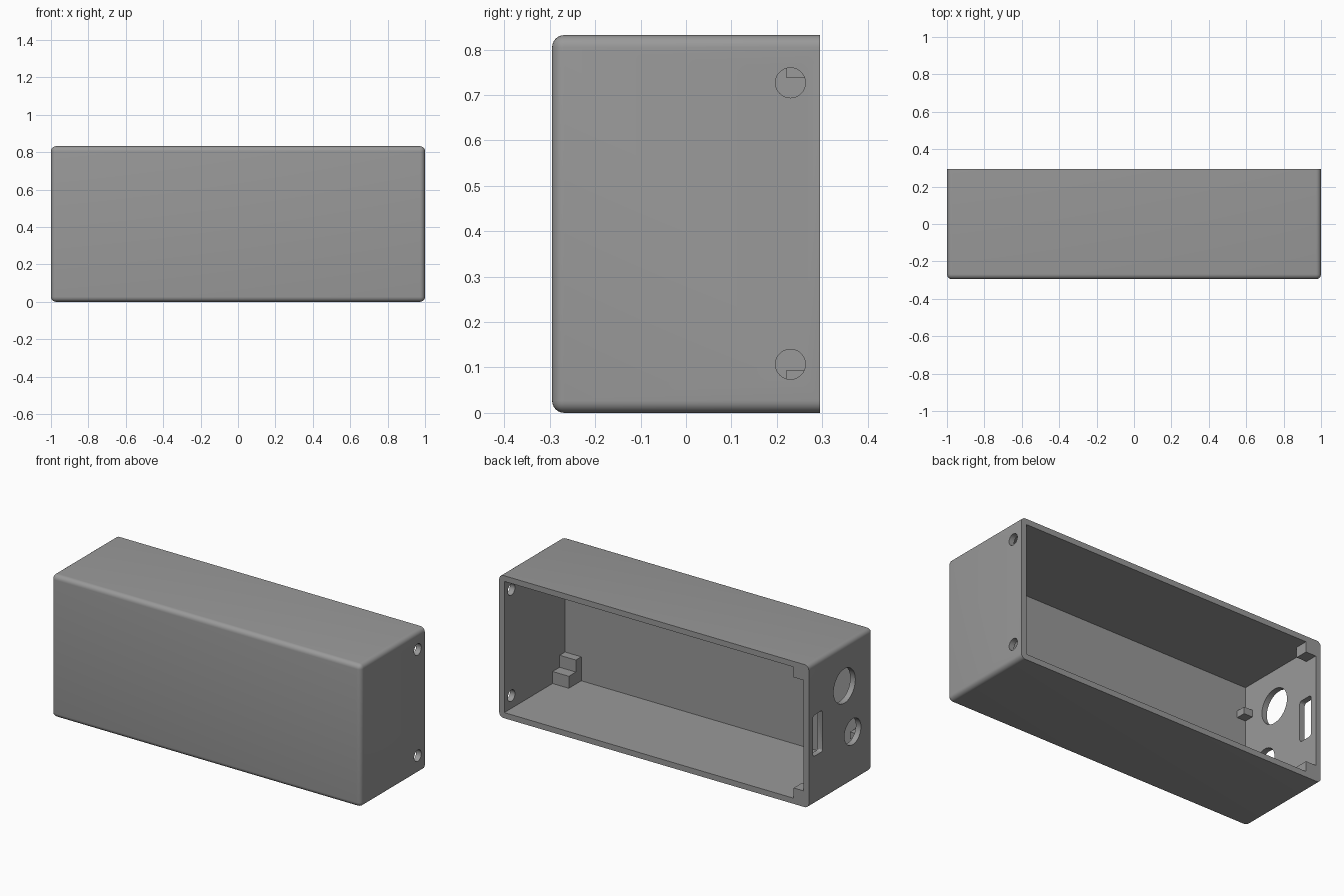
import bpy, bmesh, math

if "Cube" in bpy.data.objects:
    bpy.data.objects.remove(bpy.data.objects["Cube"])

W, D, H = 1.0, 0.295, 0.832      # half width, half depth, full height
T = 0.033                        # wall thickness
FRONT = -D + 0.03                # inner face of the front wall
IN = W - T                       # inner face of the end walls

grey = bpy.data.materials.new("grey_plastic")
grey.diffuse_color = (0.32, 0.32, 0.32, 1)
grey.use_nodes = True
grey.node_tree.nodes["Principled BSDF"].inputs["Base Color"].default_value = grey.diffuse_color


def box(name, x, y, z, radius=0, segments=6, keep=None):
    """Box from three (min, max) ranges; keep picks the edges to round."""
    bm = bmesh.new()
    bmesh.ops.create_cube(bm, size=1)
    for v in bm.verts:
        v.co = [lo + (hi - lo) * (c + 0.5) for c, (lo, hi) in zip(v.co, (x, y, z))]
    if radius:
        edges = [e for e in bm.edges if keep(e)]
        bmesh.ops.bevel(bm, geom=edges, offset=radius, segments=segments,
                        profile=0.5, affect='EDGES')
    me = bpy.data.meshes.new(name)
    bm.to_mesh(me)
    bm.free()
    ob = bpy.data.objects.new(name, me)
    bpy.context.collection.objects.link(ob)
    me.materials.append(grey)
    return ob


def hole(x, y, z, r):
    """Round cutter running along x."""
    bpy.ops.mesh.primitive_cylinder_add(vertices=48, radius=r, depth=0.2,
                                        location=(x, y, z),
                                        rotation=(0, math.pi / 2, 0))
    ob = bpy.context.object
    ob.data.materials.append(grey)
    return ob


# Outer shell: all edges rounded except those of the open back
shell = box("case_shell", (-W, W), (-D, D), (0, H), 0.027, 6,
            lambda e: not all(v.co.y > D - 0.01 for v in e.verts))

# Cavity, screw holes, connector holes and switch slot
cutters = [box("cavity_cutter", (-IN, IN), (FRONT, D + 0.1), (T, H - T))]
for z in (0.107, 0.727):
    cutters.append(hole(W, 0.23, z, 0.033))
cutters.append(hole(-W, -0.034, 0.589, 0.1))
cutters.append(hole(-W, -0.11, 0.293, 0.076))
cutters.append(box("slot_cutter", (-W - 0.1, -W + 0.1), (0.167, 0.257), (0.285, 0.525),
                   0.015, 3, lambda e: abs(e.verts[0].co.x - e.verts[1].co.x) > 0.1))

for c in cutters:
    mod = shell.modifiers.new("cut", 'BOOLEAN')
    mod.operation = 'DIFFERENCE'
    mod.solver = 'EXACT'
    mod.object = c
    bpy.ops.object.select_all(action='DESELECT')
    bpy.context.view_layer.objects.active = shell
    shell.select_set(True)
    bpy.ops.object.modifier_apply(modifier=mod.name)
    bpy.data.objects.remove(c)
bpy.ops.object.shade_smooth_by_angle(angle=math.radians(30))

# Inner supports, repeated at the bottom and the top
for side in ("lower", "upper"):
    def zr(a, b):
        return (a, b) if side == "lower" else (H - b, H - a)
    # stepped corner support
    box(side + "_support_ledge", (IN - 0.105, IN), (FRONT, FRONT + 0.05), zr(T + 0.07, T + 0.14))
    box(side + "_support_step", (IN - 0.105, IN), (FRONT, FRONT + 0.115), zr(T, T + 0.07))
    # small standoff beside the connector wall
    box(side + "_standoff", (-IN, -IN + 0.055), (FRONT, FRONT + 0.055), zr(0.19, 0.23))
    # lid tab in the rim corner
    box(side + "_lid_tab", (-IN, -IN + 0.065), (D - 0.075, D), zr(T, T + 0.06))
